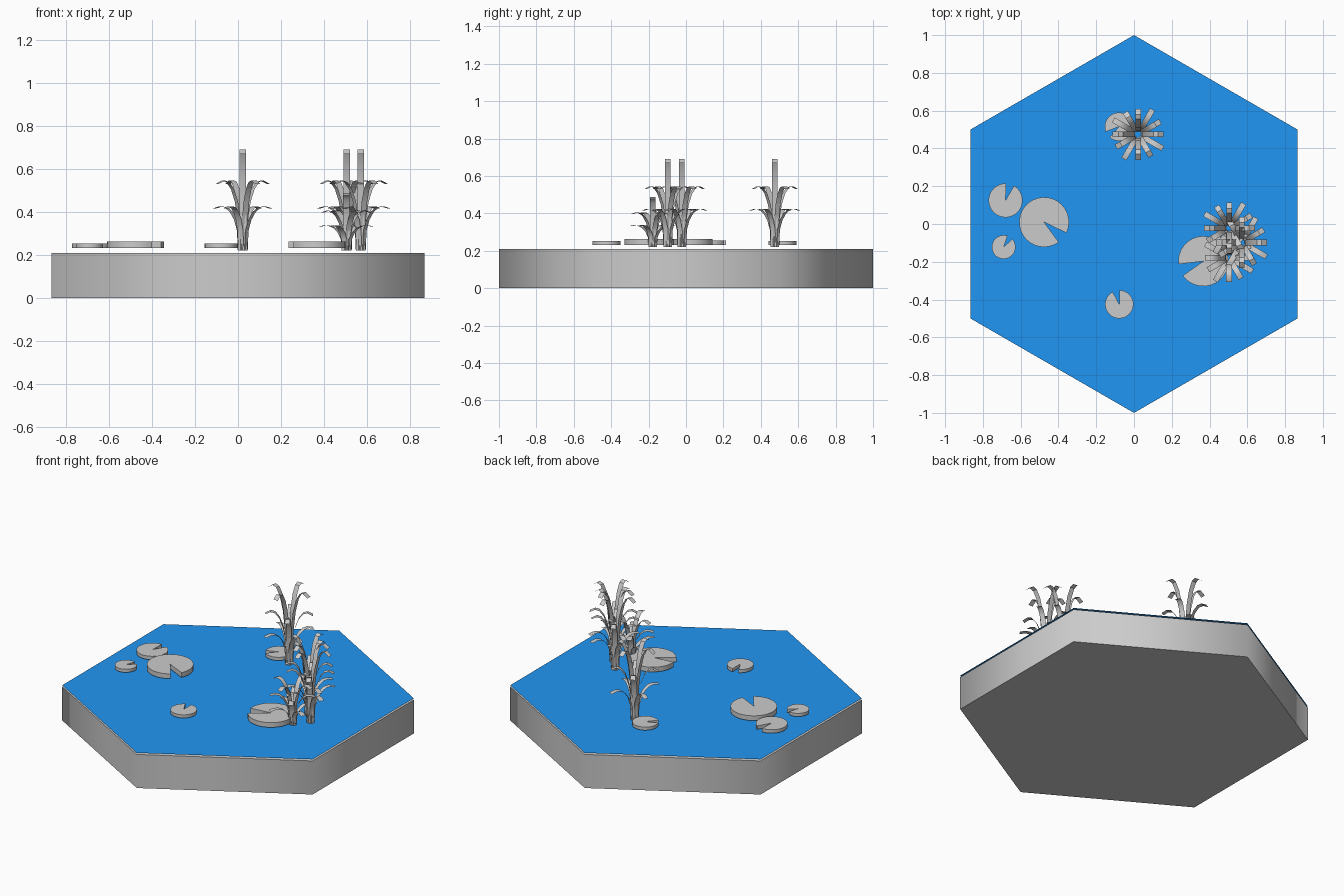
import bpy, bmesh
from math import sin, cos, pi, radians

if "Cube" in bpy.data.objects:
    bpy.data.objects.remove(bpy.data.objects["Cube"])


def make_object(name, bm, smooth=None):
    me = bpy.data.meshes.new(name)
    bm.normal_update()
    bm.to_mesh(me)
    bm.free()
    ob = bpy.data.objects.new(name, me)
    bpy.context.collection.objects.link(ob)
    if smooth:
        bpy.ops.object.select_all(action='DESELECT')
        ob.select_set(True)
        bpy.context.view_layer.objects.active = ob
        bpy.ops.object.shade_smooth_by_angle(angle=radians(smooth))
    return ob


def prism(bm, outline, z0, z1):
    face = bm.faces.new([bm.verts.new((x, y, z0)) for x, y in outline])
    out = bmesh.ops.extrude_face_region(bm, geom=[face], use_keep_orig=True)
    for v in out['geom']:
        if isinstance(v, bmesh.types.BMVert):
            v.co.z = z1
    bmesh.ops.recalc_face_normals(bm, faces=bm.faces[:])


hexagon = [(cos(pi / 6 + k * pi / 3), sin(pi / 6 + k * pi / 3)) for k in range(6)]

# hexagonal ground tile
bm = bmesh.new()
prism(bm, hexagon, 0, 0.21)
make_object("base_tile", bm, 65)

# water sheet just above the tile
bm = bmesh.new()
bm.faces.new([bm.verts.new((x, y, 0.22)) for x, y in hexagon])
water = make_object("water_surface", bm)
blue = bpy.data.materials.new("water_blue")
blue.diffuse_color = (0.015, 0.305, 0.896, 1)
blue.use_nodes = True
blue.node_tree.nodes["Principled BSDF"].inputs["Base Color"].default_value = blue.diffuse_color
water.data.materials.append(blue)


# lily pads: notched discs (x, y, radius, notch angle, top height)
def lily_pad(x, y, r, notch, top):
    half, n = 14, 28
    start, sweep = radians(notch + half), radians(360 - 2 * half)
    outline = [(x, y)]
    for i in range(n + 1):
        a = start + sweep * i / n
        outline.append((x + r * cos(a), y + r * sin(a)))
    bm = bmesh.new()
    prism(bm, outline, 0.232, top)
    make_object("lily_pad", bm, 30)


for pad in [(-0.476, 0.01, 0.132, -40, 0.262), (-0.68, 0.125, 0.09, 74, 0.254),
            (-0.69, -0.122, 0.063, 57, 0.252), (-0.078, -0.425, 0.075, 104, 0.252),
            (0.367, -0.197, 0.133, 201, 0.262), (-0.08, 0.515, 0.075, 215, 0.252)]:
    lily_pad(*pad)


# reeds: three tiers of four thin arching leaves
def reed(x, y, sz, sr):
    bm = bmesh.new()
    profile = [(0.016, 0), (0.02, 0.45), (0.034, 0.7), (0.055, 0.88),
               (0.08, 0.98), (0.105, 1.0), (0.135, 0.955)]
    w = 0.015
    for height, turn, reach in [(0.47, 0, 1.0), (0.325, 30, 1.0), (0.205, 60, 1.12)]:
        for k in range(4):
            a = radians(turn + 90 * k)
            c, s = cos(a), sin(a)
            rows = []
            for r, h in profile:
                r *= reach * sr
                z = 0.22 + h * height * sz
                rows.append([bm.verts.new((x + r * c - t * s, y + r * s + t * c, z))
                             for t in (-w, w)])
            for p, q in zip(rows, rows[1:]):
                bm.faces.new((p[0], p[1], q[1], q[0]))
    make_object("reed_plant", bm, 40)


for plant in [(0.022, 0.475, 1, 1), (0.505, -0.022, 1, 1),
              (0.57, -0.098, 1, 1), (0.503, -0.178, 0.57, 0.95)]:
    reed(*plant)
